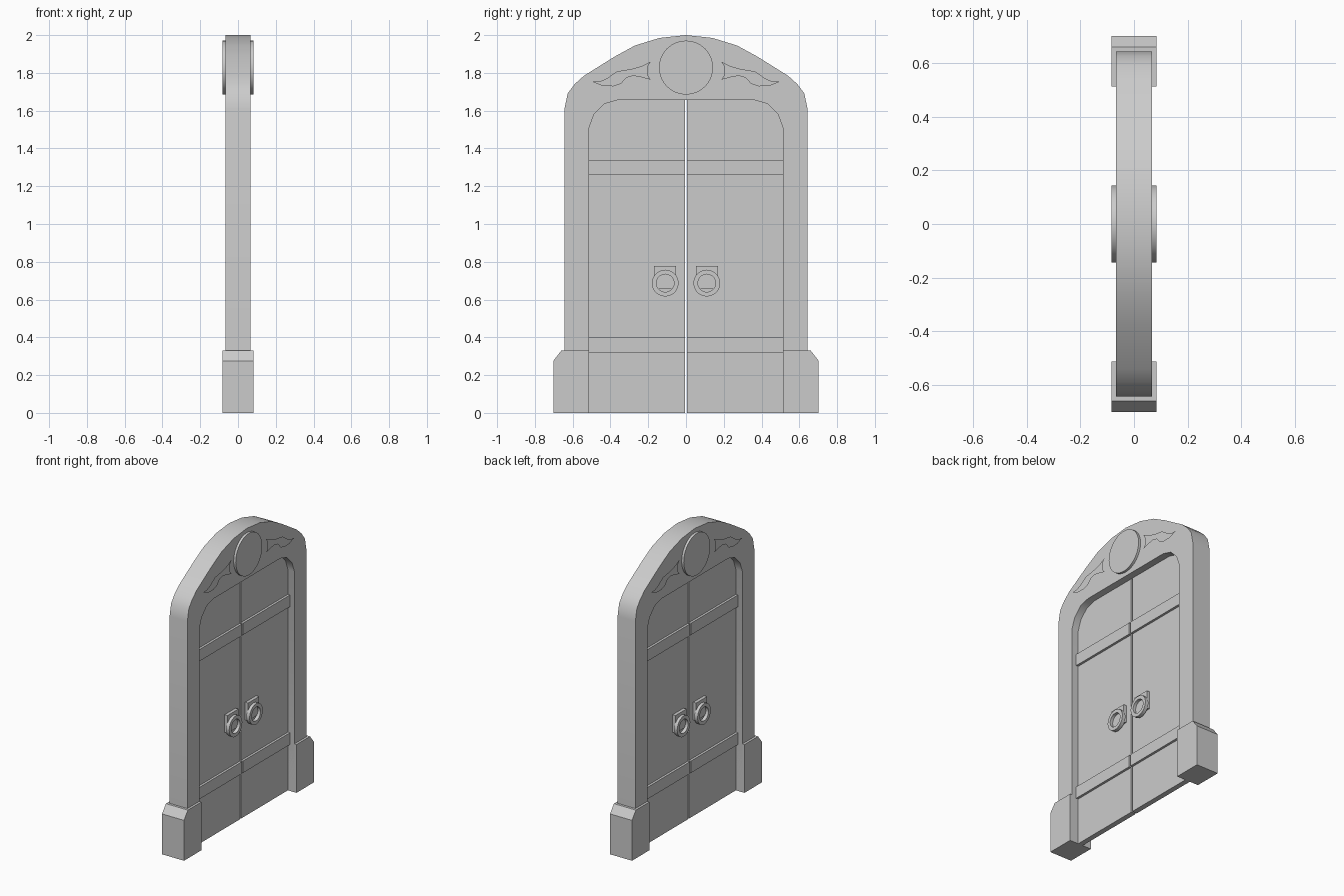
import bpy, math

if "Cube" in bpy.data.objects:
    bpy.data.objects.remove(bpy.data.objects["Cube"])


def mesh_object(name, verts, faces):
    me = bpy.data.meshes.new(name)
    me.from_pydata(verts, [], faces)
    me.validate()
    me.shade_smooth()
    me.set_sharp_from_angle(angle=math.radians(32))
    ob = bpy.data.objects.new(name, me)
    bpy.context.collection.objects.link(ob)
    return ob


def prism(name, profile, x0, x1):
    """Extrude a (y, z) outline along x; outline wound outward-facing."""
    area = sum(a[0] * b[1] - b[0] * a[1] for a, b in zip(profile, profile[1:] + profile[:1]))
    p = profile if area > 0 else profile[::-1]
    n = len(p)
    verts = [(x0, y, z) for y, z in p] + [(x1, y, z) for y, z in p]
    faces = [tuple(range(n))[::-1], tuple(range(n, 2 * n))]
    faces += [(i, (i + 1) % n, n + (i + 1) % n, n + i) for i in range(n)]
    return mesh_object(name, verts, faces)


def rect(y0, y1, z0, z1):
    return [(y0, z0), (y1, z0), (y1, z1), (y0, z1)]


def flip(profile, s):
    return [(s * y, z) for y, z in profile]


def circle(y, z, r, n):
    return [(y + r * math.cos(2 * math.pi * i / n), z + r * math.sin(2 * math.pi * i / n))
            for i in range(n)]


def ring(name, y, z, r0, r1, x0, x1, n=20):
    """Flat-sided ring lying in the door plane."""
    verts = [(x, a, b) for x, r in ((x0, r0), (x0, r1), (x1, r1), (x1, r0))
             for a, b in circle(y, z, r, n)]
    faces = [(k * n + i, k * n + (i + 1) % n, (k + 1) % 4 * n + (i + 1) % n, (k + 1) % 4 * n + i)
             for k in range(4) for i in range(n)]
    ob = mesh_object(name, verts, faces)
    if x1 < x0:
        ob.data.flip_normals()
    ob.data.flip_normals()
    return ob


FRAME, RAISED, DOOR = 0.067, 0.083, 0.018

# Arched stone frame
outer = [(0.643, 0), (0.643, 1.61), (0.627, 1.69), (0.59, 1.74), (0.54, 1.785),
         (0.38, 1.885), (0.27, 1.945), (0.14, 1.985)]
inner = [(0.513, 0), (0.513, 1.51), (0.487, 1.58), (0.43, 1.637), (0.36, 1.657)]
outline = (outer + [(0, 2.0)] + flip(outer, -1)[::-1] + flip(inner, -1) + inner[::-1])
prism("arch_frame", outline, -FRAME, FRAME)

# Scroll ornament outline
scroll = [(0.187, 1.86), (0.235, 1.836), (0.29, 1.82), (0.365, 1.808), (0.42, 1.77),
          (0.455, 1.755), (0.495, 1.753), (0.44, 1.731), (0.385, 1.729), (0.345, 1.742),
          (0.315, 1.775), (0.28, 1.785), (0.24, 1.778), (0.187, 1.764), (0.205, 1.79),
          (0.205, 1.83)]
plinth = [(0.513, 0), (0.702, 0), (0.702, 0.276), (0.66, 0.33), (0.513, 0.33)]

for s, side in ((1, "right"), (-1, "left")):
    # Plinths and door leaves
    prism("plinth_" + side, flip(plinth, s), -RAISED, RAISED)
    leaf = [(0.005, 0)] + inner + [(0.005, 1.657)]
    prism("door_leaf_" + side, flip(leaf, s), -DOOR, DOOR)
    # Cross bands wrapped round each leaf
    for z0, z1, level in ((0.317, 0.398, "lower"), (1.26, 1.34, "upper")):
        prism(f"{level}_band_{side}", flip(rect(0.005, 0.513, z0, z1), s), -0.034, 0.034)
    for d, face in ((1, "front"), (-1, "back")):
        # Handle plates and pull rings
        a, b = sorted((d * DOOR, d * 0.04))
        prism(f"handle_plate_{side}_{face}", flip(rect(0.052, 0.17, 0.657, 0.778), s), a, b)
        ring(f"pull_ring_{side}_{face}", s * 0.11, 0.687, 0.047, 0.071, d * 0.036, d * 0.06)
        # Thin scroll sheets beside the medallion
        pts = flip(scroll, s)
        ob = mesh_object(f"scroll_{side}_{face}", [(d * 0.081, y, z) for y, z in pts],
                         [tuple(range(len(pts)))])
        if s == d:
            ob.data.flip_normals()

# Round medallions on both faces
prism("medallion_front", circle(0, 1.828, 0.143, 32), 0.05, RAISED)
prism("medallion_back", circle(0, 1.828, 0.143, 32), -RAISED, -0.05)
